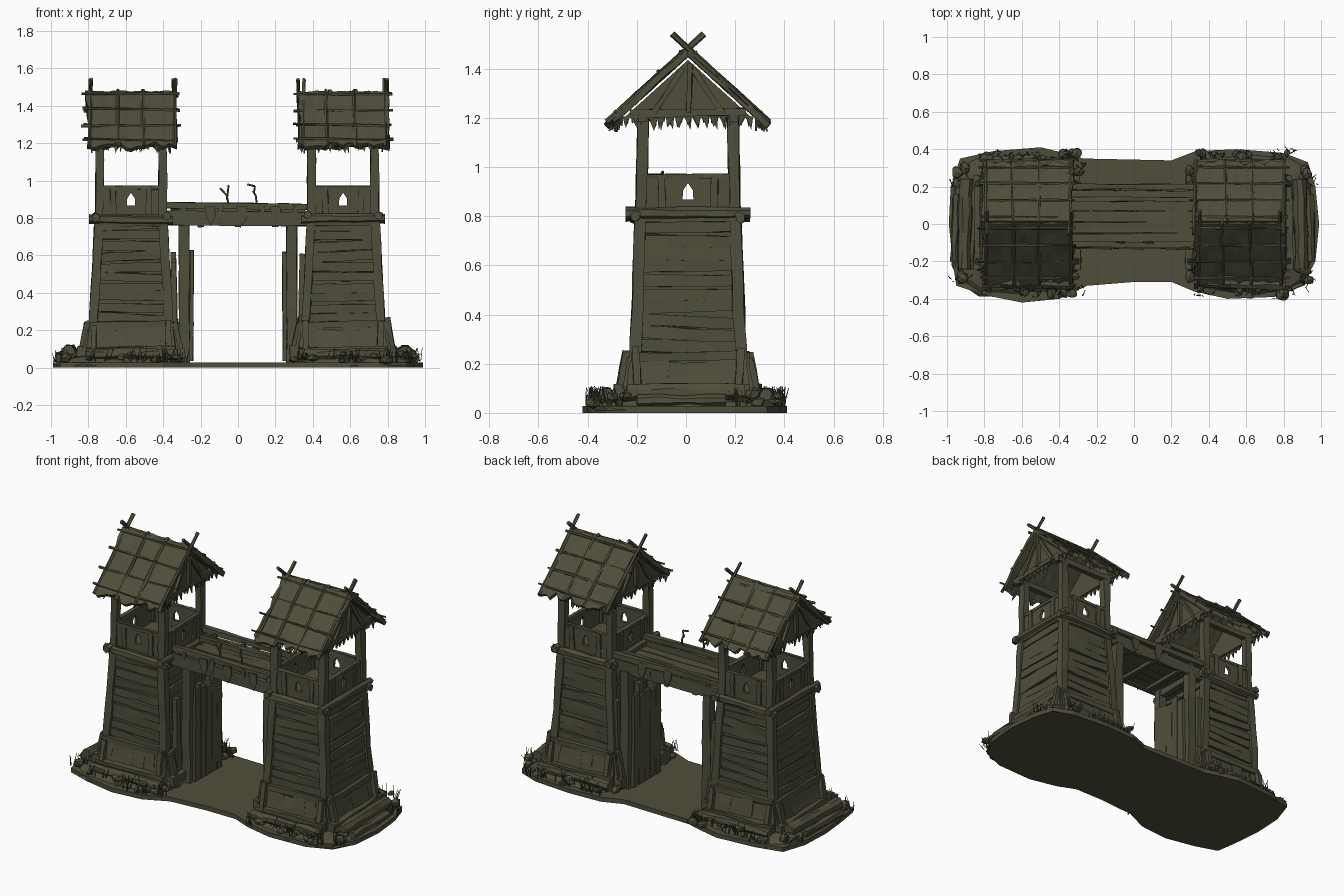
import bpy, bmesh, math, random
from mathutils import Vector as V

if "Cube" in bpy.data.objects:
    bpy.data.objects.remove(bpy.data.objects["Cube"])

random.seed(7)
R = random.uniform
Z = V((0, 0, 1))
CY = 0.008
parts = {}

mat = bpy.data.materials.new("dark_olive_wood")
mat.diffuse_color = (0.078, 0.076, 0.044, 1)
mat.use_nodes = True
mat.node_tree.nodes["Principled BSDF"].inputs["Base Color"].default_value = mat.diffuse_color


def part(name):
    return parts.setdefault(name, bmesh.new())


def beam(name, a, b, w, h, ref=Z, sides=4, segs=3, jit=0.003):
    """Rough timber from a to b: w across, h along the ref direction."""
    bm, a, b = part(name), V(a), V(b)
    d = (b - a).normalized()
    if abs(d.dot(ref)) > 0.95:
        ref = V((0, 1, 0))
    s = d.cross(ref).normalized()
    t = s.cross(d)
    k = math.sqrt(2) if sides == 4 else 1
    rings = []
    for i in range(segs + 1):
        c = a.lerp(b, i / segs)
        ring = []
        for j in range(sides):
            g = math.tau * (j + 0.5) / sides
            ring.append(bm.verts.new(c + s * (math.cos(g) * w / 2 * k + R(-jit, jit))
                                     + t * (math.sin(g) * h / 2 * k + R(-jit, jit))))
        rings.append(ring)
    for p, q in zip(rings, rings[1:]):
        for j in range(sides):
            bm.faces.new((p[j], p[(j + 1) % sides], q[(j + 1) % sides], q[j]))
    bm.faces.new(rings[0])
    bm.faces.new(rings[-1])


def prism(name, pts, off):
    """Flat outline extruded by a vector."""
    bm, n = part(name), len(pts)
    lo = [bm.verts.new(V(p)) for p in pts]
    hi = [bm.verts.new(V(p) + V(off)) for p in pts]
    bm.faces.new(lo)
    bm.faces.new(hi)
    for i in range(n):
        bm.faces.new((lo[i], lo[(i + 1) % n], hi[(i + 1) % n], hi[i]))


def tooth(name, p, along, drop, w, thick):
    """Hanging straw tuft."""
    p, along = V(p), V(along)
    prism(name, [p - along * w, p + along * w, p + V(drop)], thick)


def stone(p, r):
    bm = part("stones")
    vs = bmesh.ops.create_icosphere(bm, subdivisions=1, radius=r)["verts"]
    sx, sy, sz = R(.8, 1.4), R(.8, 1.4), R(.6, .9)
    for v in vs:
        v.co = V((v.co.x * sx, v.co.y * sy, v.co.z * sz)) * R(.85, 1.12) + V(p)


def grass(p, n):
    for _ in range(n):
        b = V(p) + V((R(-.025, .025), R(-.025, .025), 0))
        g = R(0, math.tau)
        t = V((math.cos(g), math.sin(g), 0))
        prism("grass", [b - t * .004, b + t * .004, b + V((R(-.03, .03), R(-.03, .03), R(.04, .08)))],
              t.cross(Z) * .003)


def roof(cx):
    slope = 0.91
    # thatch slopes with ragged edges
    bm = part("thatch_roof")
    for s in (-1, 1):
        nx, ny, rows = 14, 6, []
        for j in range(ny + 1):
            row = []
            for i in range(nx + 1):
                y = 0.31 * j / ny + (R(-.02, .025) if j == ny else 0)
                x = -0.235 + 0.47 * i / nx + (R(-.015, .015) if i in (0, nx) else R(-.006, .006))
                row.append(bm.verts.new((cx + x, CY + s * y, 1.468 - slope * y + R(-.006, .006))))
            rows.append(row)
        for p, q in zip(rows, rows[1:]):
            for i in range(nx):
                bm.faces.new((p[i], p[i + 1], q[i + 1], q[i]))
        # straw fringe at the eaves
        for i in range(16):
            tooth("eave_straw", (cx + R(-.23, .23), CY + s * R(.27, .3), 1.205), (1, 0, 0),
                  (R(-.02, .02), s * R(0, .03), -R(.03, .065)), R(.01, .022), (0, .008, 0))
        # rafters crossing at the ridge, and battens over the thatch
        for x in (-.225, -.08, .07, .23):
            e = .065 if abs(x) > .2 else 0
            x += R(-.012, .012)
            beam("roof_rafters", (cx + x, CY + s * .33, 1.482 - slope * .33),
                 (cx + x + R(-.012, .012), CY - s * e, 1.482 + slope * e), .02, .022, sides=6)
        for y in (.03, .12, .21, .295):
            beam("roof_battens", (cx - R(.245, .27), CY + s * y, 1.488 - slope * y + R(-.01, .01)),
                 (cx + R(.245, .27), CY + s * y, 1.488 - slope * y + R(-.01, .01)), .014, .014, sides=5)
        # gable panel, tie beam and straw
        gx = cx + s * .195
        prism("gable_panels", [(gx, CY - .26, 1.2), (gx, CY + .26, 1.2), (gx, CY, 1.435)], (s * .012, 0, 0))
        beam("gable_ties", (gx + s * .012, CY - .235, 1.215), (gx + s * .012, CY + .235, 1.225), .022, .03)
        beam("gable_ties", (gx + s * .02, CY, 1.22), (gx + s * .02, CY + .01, 1.42), .022, .02)
        for k in (-1, 1):
            beam("gable_ties", (gx + s * .02, CY + k * .02, 1.4), (gx + s * .02, CY + k * .14, 1.22), .015, .02)
        for i in range(15):
            tooth("gable_straw", (gx + s * .01, CY - .25 + .5 * i / 14, 1.205), (0, 1, 0),
                  (0, R(-.015, .015), -R(.02, .06)), R(.012, .02), (s * .008, 0, 0))
        # plates on the post tops
        beam("roof_plates", (cx - .22, CY + s * .185, 1.2), (cx + .22, CY + s * .185, 1.2), .035, .035)


def tower(cx, side):
    hx = lambda z: .212 - .042 * min(z / .8, 1)
    hy = lambda z: .222 - .03 * min(z / .8, 1)
    at = lambda x, y, z: V((cx + x, CY + y, z))
    # tapered core
    bm = part("tower_core")
    lo = [bm.verts.new(at(i * (hx(0) - .01), j * (hy(0) - .01), .01)) for i, j in ((-1, -1), (1, -1), (1, 1), (-1, 1))]
    hi = [bm.verts.new(at(i * (hx(.82) - .01), j * (hy(.82) - .01), .825)) for i, j in ((-1, -1), (1, -1), (1, 1), (-1, 1))]
    bm.faces.new(lo)
    bm.faces.new(hi)
    for i in range(4):
        bm.faces.new((lo[i], lo[(i + 1) % 4], hi[(i + 1) % 4], hi[i]))
    # corner posts and leaning stakes
    for i in (-1, 1):
        for j in (-1, 1):
            beam("corner_posts", at(i * hx(0), j * hy(0), .02), at(i * hx(.8), j * hy(.8), .8), .046, .046, segs=6, jit=.004)
            beam("corner_posts", at(i * hx(.8), j * hy(.8), .78), at(i * .168, j * .182, 1.22), .044, .044, segs=4, jit=.004)
            beam("corner_stakes", at(i * .275, j * .2, .03), at(i * .235, j * .215, R(.23, .27)), .03, .03)
            beam("corner_stakes", at(i * .2, j * .29, .03), at(i * .2, j * .25, R(.22, .26)), .03, .03)
    for nx, ny in ((1, 0), (-1, 0), (0, 1), (0, -1)):
        n, t = V((nx, ny, 0)), V((-ny, nx, 0))
        hn, ht = (hx, hy) if nx else (hy, hx)
        P = lambda z, u, o: at(0, 0, z) + n * (hn(z) + o) + t * u * ht(z)
        # uneven horizontal siding
        for k in range(10):
            z = .265 + k * .055
            beam("siding_planks", P(z + R(-.012, .012), -R(.88, .98), R(0, .008)),
                 P(z + R(-.012, .012), R(.88, .98), R(0, .008)), .016, R(.043, .054), segs=4)
        # flared skirt of upright boards and its rails
        for k in range(6):
            u = -.9 + 1.8 * k / 5
            beam("skirt_boards", P(.02, u * 1.1, .05), P(R(.2, .24), u, .018), .085, .02, ref=n)
        beam("skirt_rails", P(.225, -1.08, .026), P(.235, 1.08, .026), .022, .035)
        beam("skirt_rails", P(.075, -1.15, .06), P(.085, 1.15, .06), .035, .06, segs=5, jit=.006)
        # platform ring beams
        zb = .812 if nx else .795
        beam("platform_beams", P(zb, -1.32, .02), P(zb + R(-.01, .01), 1.32, .02), .046, .048, segs=5, sides=6, jit=.004)
        beam("platform_beams", P(.772 + .02 * abs(nx), -1.15, .01), P(.772 + .02 * abs(nx), 1.15, .01), .03, .03)
        # parapet wall with an arrow slit
        w, z0, h = ht(.8), .82, .972 + R(-.008, .005)
        for s in (-1, 1):
            outline = [(1, z0), (0, z0), (0, .868), (.022 / w, .868), (.02 / w, .905), (0, .935), (0, h), (1, h)]
            prism("parapet_walls", [P(z, s * u, -.008) for u, z in outline], n * .018)
            beam("parapet_battens", P(.82, s * .55, .014), P(.97, s * .57, .014), .03, .01, ref=n)
        beam("parapet_rails", P(.962, -1.0, .002), P(.962, 1.0, .002), .026, .02)
    roof(cx)
    # earth mound
    bm, mx, loops = part("mounds"), cx + side * .06, []
    for z, a, b in ((.01, .35, .39), (.045, .32, .35), (.065, .25, .29)):
        loop = []
        for i in range(24):
            c, s = math.cos(math.tau * i / 24), math.sin(math.tau * i / 24)
            f = R(.96, 1.03) / (abs(c) ** 4 + abs(s) ** 4) ** .25
            loop.append(bm.verts.new((mx + a * c * f, a and b * s * f, z + (R(-.006, .006) if z > .02 else 0))))
        loops.append(loop)
    for p, q in zip(loops, loops[1:]):
        for i in range(24):
            bm.faces.new((p[i], p[(i + 1) % 24], q[(i + 1) % 24], q[i]))
    bm.faces.new(loops[0])
    bm.faces.new(loops[-1])
    # logs, stones and grass around the foot
    ox = cx + side * .335
    beam("base_logs", (ox, -.24, .08), (ox - side * .01, .24, .085), .075, .075, sides=8, segs=5, jit=.006)
    beam("base_logs", (ox + side * .05, -.2, .05), (ox + side * .04, .16, .05), .05, .05, sides=7, segs=4, jit=.005)
    for s in (-1, 1):
        beam("base_logs", (cx - .24, s * .315, .07), (cx + .25, s * .325, .075), .055, .055, sides=7, segs=5, jit=.006)
        for k in range(11):
            stone((cx + R(-.23, .28), s * R(.33, .385), R(.035, .075)), R(.016, .032))
            grass((cx + R(-.23, .3), s * R(.33, .385), .03), 5)
        for k in range(4):
            stone((ox + side * R(-.03, .05), s * R(.22, .32), R(.04, .08)), R(.02, .035))
            grass((ox + side * R(-.02, .06), s * R(.2, .33), .03), 4)
        stone((cx - side * R(.25, .28), s * .28, .045), .03)


# ground slab, waisted between the towers
outline = [(-.99, 0), (-.98, .2), (-.93, .35), (-.75, .39), (-.5, .41), (-.33, .37), (-.27, .35), (.2, .34), (.33, .39),
           (.55, .4), (.8, .38), (.93, .33), (.97, .2), (.99, 0), (.97, -.2), (.9, -.33), (.75, -.39), (.5, -.4),
           (.32, -.36), (.2, -.31), (0, -.31), (-.25, -.33), (-.4, -.4), (-.6, -.42), (-.8, -.38), (-.95, -.33), (-.97, -.2)]
prism("ground", [(x, y, 0) for x, y in outline], (0, 0, .028))

tower(-.572, -1)
tower(.562, 1)

# bridge deck, side boards and rails
for k in range(5):
    y = -.08 + k * .06
    beam("bridge_deck", (-.38, y, .785 + R(-.004, .004)), (.38, y, .785 + R(-.004, .004)), .056, .02, segs=5)
for y in (-.12, .19):
    beam("bridge_boards", (-.38, y, .8), (.38, y, .795), .025, .075, segs=6, jit=.004)
    beam("bridge_rails", (-.38, y + .01, .868), (.37, y + .01, .86), .03, .032, segs=6)
    for x in (-.3, -.1, .12, .3):
        beam("bridge_rail_posts", (x, y, .77), (x + .01, y, .865), .025, .025)
beam("bridge_rails", (-.36, .135, .835), (.36, .13, .845), .025, .03, segs=5)
for x in (-.2, 0, .2):
    beam("bridge_joists", (x, -.12, .765), (x, .2, .765), .03, .025)
# hide scraps hanging on the front and back boards
for x, y in ((-.15, -.14), (.02, -.14), (.2, -.14), (-.02, .207), (.16, .207)):
    prism("hanging_scraps", [(x - .03, y, .86), (x + .025, y, .865), (x + .03, y, .81), (x + .005, y, .755), (x - .02, y, .81)],
          (0, .008, 0))
# curled twigs above the bridge
for pts in (((-.05, .87), (-.06, .92), (-.095, .96)), ((-.06, .9), (-.055, .94), (-.05, .975)),
            ((.1, .87), (.095, .92), (.08, .945)), ((.085, .93), (.09, .97), (.05, .98))):
    for (x0, z0), (x1, z1) in zip(pts, pts[1:]):
        beam("twigs", (x0, -.1, z0), (x1, -.095, z1), .011, .011, sides=5, segs=1, jit=.001)

# gate jambs, opened plank doors and side planks
for s in (-1, 1):
    for y in (-.09, .185):
        beam("gate_jambs", (s * .288, y, .02), (s * .288, y, .775), .055, .05, segs=5, jit=.004)
    beam("gate_lintel_braces", (s * .288, -.09, .75), (s * .288, .19, .75), .04, .04)
    for k in range(5):
        y = -.06 + k * .054
        beam("gate_doors", (s * .25, y, .035), (s * .247, y, R(.58, .63)), .052, .02, ref=V((1, 0, 0)))
    for z in (.15, .5):
        beam("door_battens", (s * .268, -.08, z), (s * .268, .18, z), .02, .04)
    for y in (-.13, -.02, .1, .2):
        beam("side_planks", (s * .335, y, .02), (s * .345, y, R(.56, .62)), .03, .04)

# turn the collected parts into objects
for name, bm in parts.items():
    bmesh.ops.recalc_face_normals(bm, faces=bm.faces[:])
    me = bpy.data.meshes.new(name)
    bm.to_mesh(me)
    bm.free()
    me.materials.append(mat)
    ob = bpy.data.objects.new(name, me)
    bpy.context.collection.objects.link(ob)
    if name == "thatch_roof":
        m = ob.modifiers.new("thickness", "SOLIDIFY")
        m.thickness, m.offset = .025, 0
